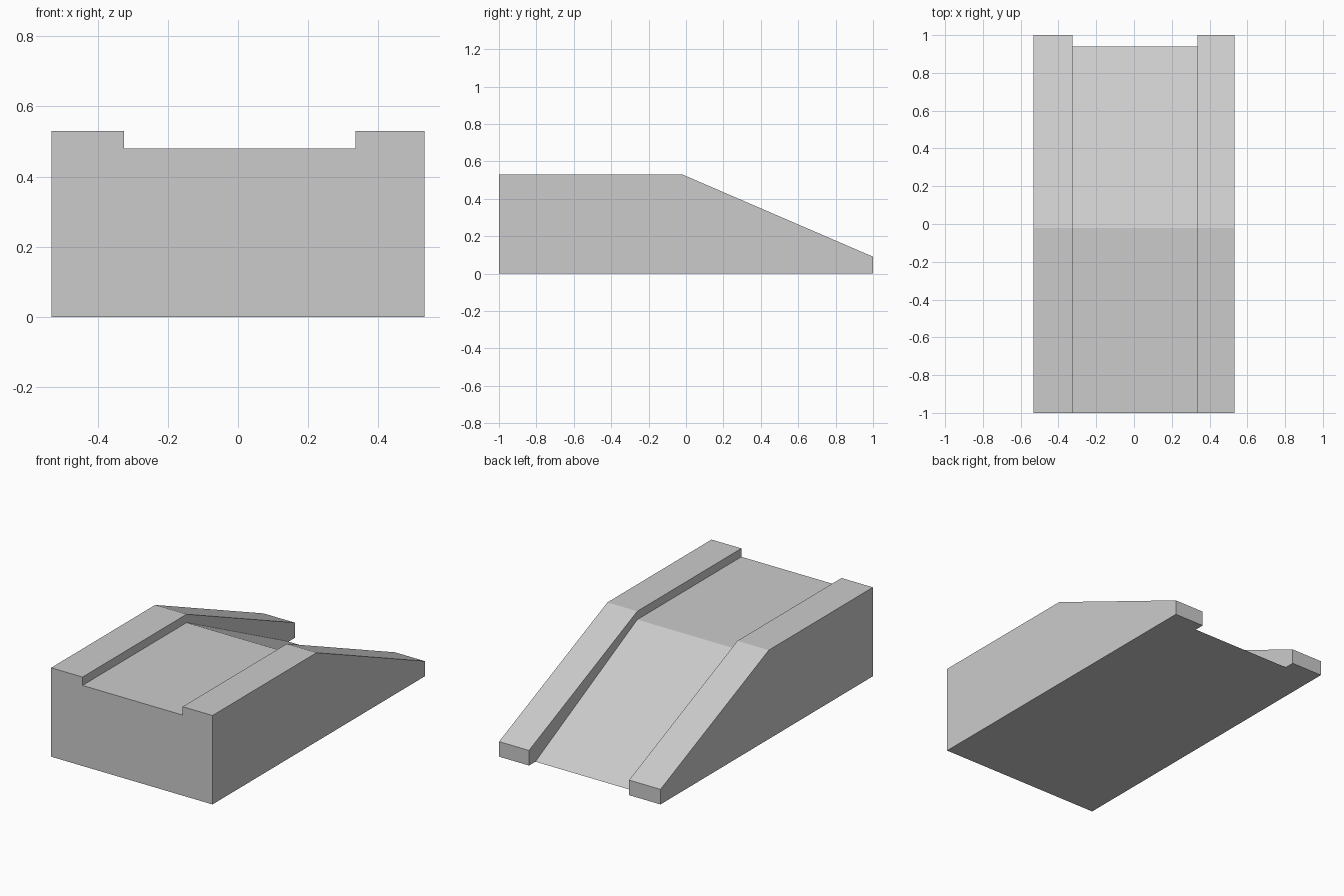
import bpy
import bmesh

cube = bpy.data.objects.get("Cube")
if cube:
    bpy.data.objects.remove(cube, do_unlink=True)

grey = bpy.data.materials.new("plain_grey")
grey.use_nodes = True
colour = (0.6, 0.6, 0.6, 1)
grey.diffuse_color = colour
grey.node_tree.nodes["Principled BSDF"].inputs["Base Color"].default_value = colour


def extrude_profile(name, profile, x0, x1):
    """Extrude a side profile of (y, z) points from x0 to x1."""
    bm = bmesh.new()
    face = bm.faces.new([bm.verts.new((x0, y, z)) for y, z in profile])
    side = bmesh.ops.extrude_face_region(bm, geom=[face])["geom"]
    verts = [v for v in side if isinstance(v, bmesh.types.BMVert)]
    bmesh.ops.translate(bm, verts=verts, vec=(x1 - x0, 0, 0))
    bmesh.ops.recalc_face_normals(bm, faces=bm.faces)
    mesh = bpy.data.meshes.new(name)
    bm.to_mesh(mesh)
    bm.free()
    mesh.materials.append(grey)
    obj = bpy.data.objects.new(name, mesh)
    bpy.context.collection.objects.link(obj)
    return obj


# Solid ramp: flat platform, then a slope down to a low lip at the back
ramp = extrude_profile("ramp", [(-1, 0), (1, 0), (1, 0.09), (-0.02, 0.53), (-1, 0.53)],
                       -0.532, 0.532)

# Channel between the rails, running out to the ground just before the back
channel = extrude_profile("channel_cutter", [(-1.2, 0.48), (-0.02, 0.48), (0.94, 0),
                                             (1.1, -0.08), (1.1, 0.8), (-1.2, 0.8)],
                          -0.325, 0.335)
channel.hide_render = True

cut = ramp.modifiers.new("channel", 'BOOLEAN')
cut.operation = 'DIFFERENCE'
cut.solver = 'EXACT'
cut.object = channel
bpy.context.view_layer.objects.active = ramp
bpy.ops.object.modifier_apply(modifier=cut.name)
bpy.data.objects.remove(channel, do_unlink=True)
